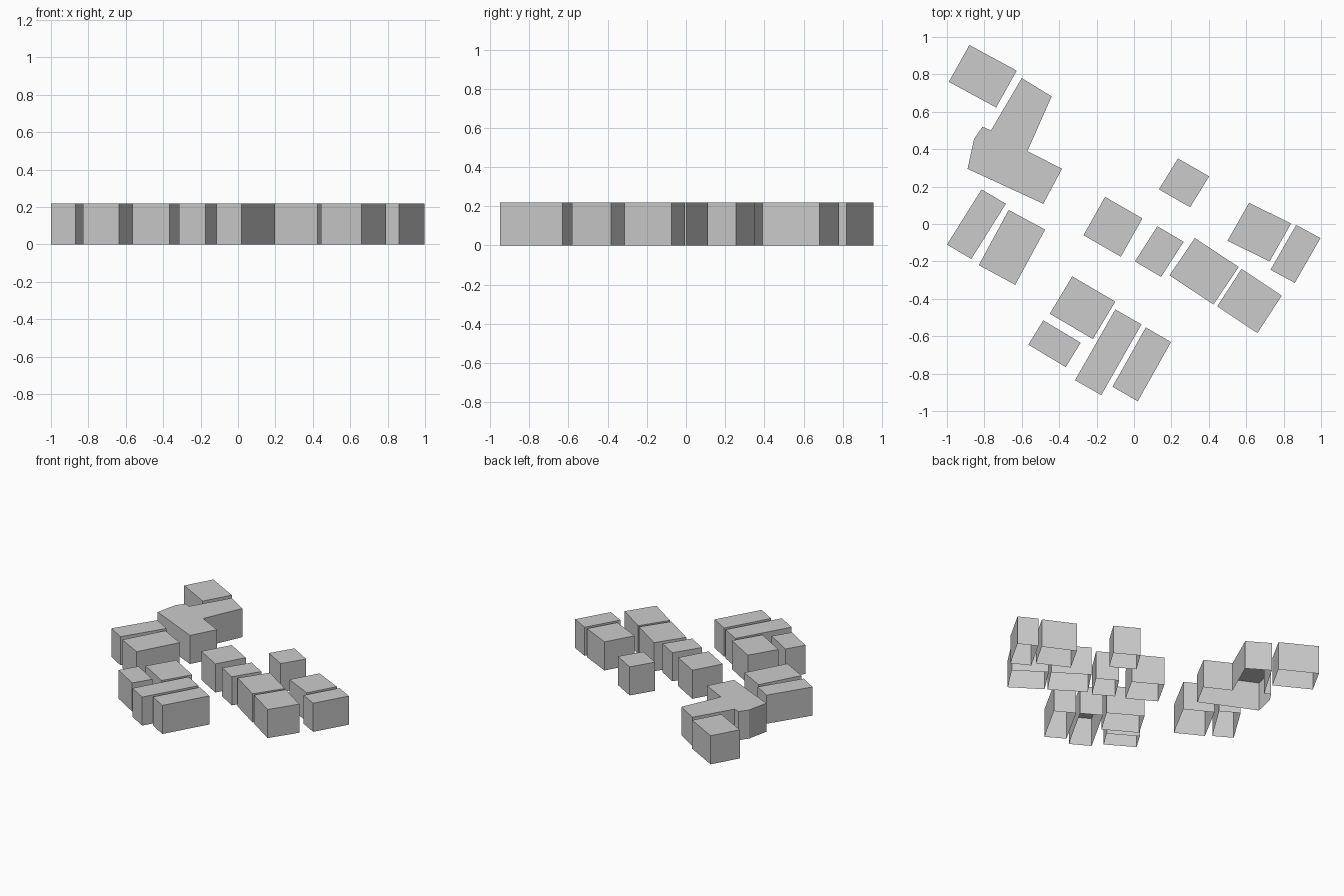
import bpy
import bmesh
from mathutils import Vector

if "Cube" in bpy.data.objects:
    bpy.data.objects.remove(bpy.data.objects["Cube"])

HEIGHT = 0.22


def building(name, outline):
    """Walls and flat roof over an outline; open underneath."""
    bm = bmesh.new()
    floor = bm.faces.new([bm.verts.new((x, y, 0)) for x, y in outline])
    if floor.normal.z < 0 or sum(a[0] * b[1] - b[0] * a[1] for a, b in
                                 zip(outline, outline[1:] + outline[:1])) < 0:
        floor.normal_flip()
    walls = bmesh.ops.extrude_face_region(bm, geom=[floor])
    roof = [v for v in walls["geom"] if isinstance(v, bmesh.types.BMVert)]
    bmesh.ops.translate(bm, verts=roof, vec=(0, 0, HEIGHT))
    # outward normals, then make sure no floor remains
    bmesh.ops.recalc_face_normals(bm, faces=bm.faces)
    top = next(f for f in bm.faces if all(v.co.z > 0.1 for v in f.verts))
    if top.normal.z < 0:
        bmesh.ops.reverse_faces(bm, faces=bm.faces)
    floors = [f for f in bm.faces if all(v.co.z < 0.1 for v in f.verts)]
    bmesh.ops.delete(bm, geom=floors, context='FACES_ONLY')
    mesh = bpy.data.meshes.new(name)
    bm.to_mesh(mesh)
    bm.free()
    obj = bpy.data.objects.new(name, mesh)
    bpy.context.collection.objects.link(obj)


# Four-sided houses: left, bottom and top corners of each footprint
houses = [
    # north-west block and west pair
    ((-.99, .76), (-.737, .623), (-.88, .957)),
    ((-1.0, -.11), (-.87, -.187), (-.815, .185)),
    ((-.83, -.22), (-.635, -.325), (-.67, .075)),
    # middle row
    ((-.27, -.06), (-.07, -.175), (-.155, .145)),
    ((.005, -.20), (.145, -.283), (.125, -.012)),
    ((.19, -.275), (.425, -.43), (.325, -.075)),
    ((.445, -.44), (.66, -.583), (.575, -.24)),
    # east pair and lone house
    ((.50, -.09), (.725, -.20), (.615, .113)),
    ((.73, -.245), (.86, -.315), (.867, -.005)),
    ((.133, .185), (.30, .09), (.235, .35)),
    # south cluster
    ((-.45, -.48), (-.22, -.615), (-.33, -.28)),
    ((-.565, -.645), (-.365, -.765), (-.485, -.515)),
    ((-.315, -.835), (-.175, -.915), (-.10, -.457)),
    ((-.115, -.87), (.02, -.948), (.063, -.553)),
]
for i, corners in enumerate(houses, 1):
    left, bottom, top = (Vector(c) for c in corners)
    right = bottom + top - left
    building(f"house_{i:02d}", [tuple(p) for p in (left, bottom, right, top)])

# Large L-shaped building with a chamfered corner
building("l_shaped_building", [
    (-.89, .295), (-.485, .108), (-.385, .295), (-.57, .39), (-.44, .682),
    (-.60, .78), (-.765, .50), (-.81, .52), (-.855, .455)])
